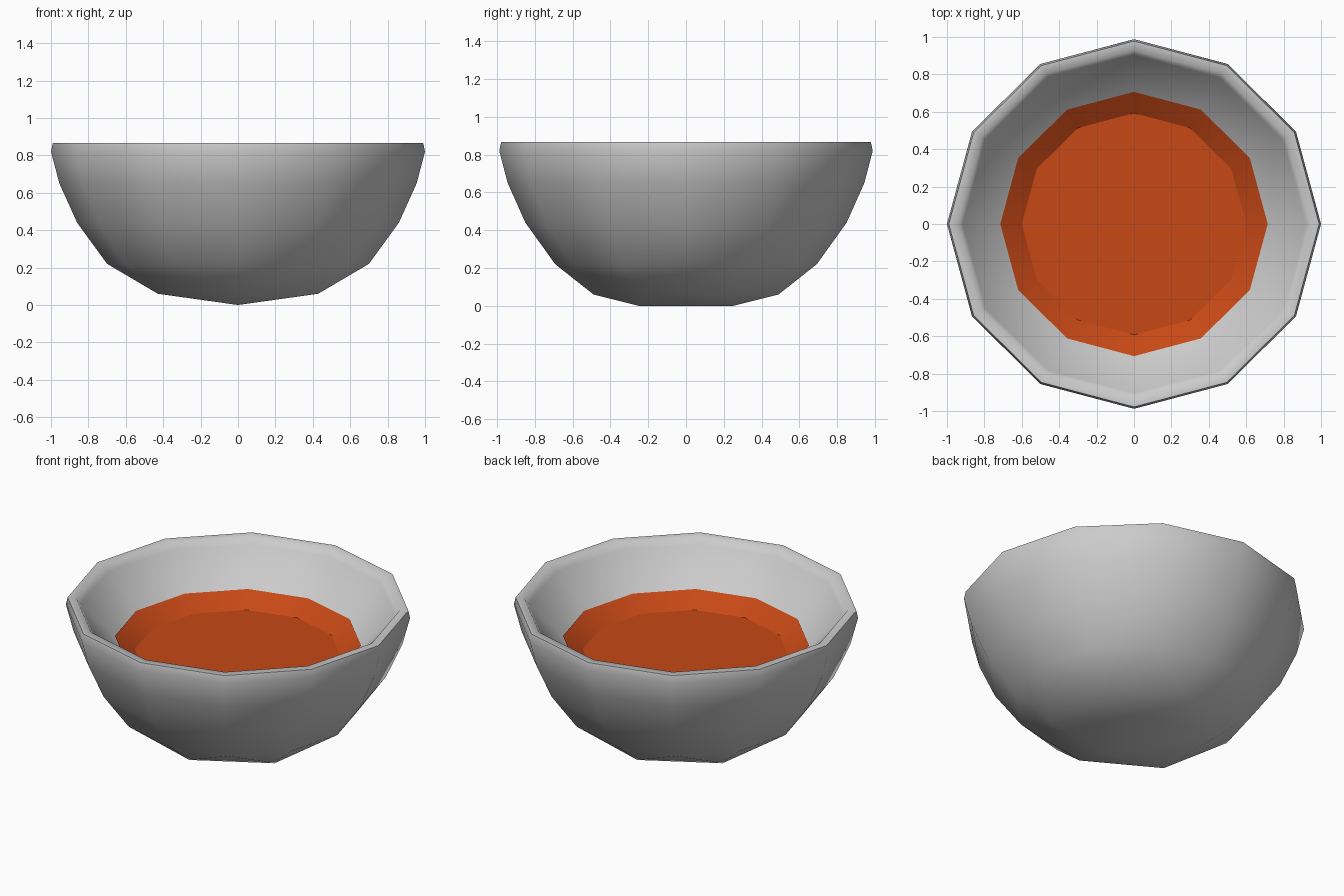
import bpy, bmesh, math

if "Cube" in bpy.data.objects:
    bpy.data.objects.remove(bpy.data.objects["Cube"])

SIDES = 12
Y_SCALE = 0.988


def material(name, rgb):
    m = bpy.data.materials.new(name)
    m.diffuse_color = (*rgb, 1.0)
    m.use_nodes = True
    m.node_tree.nodes["Principled BSDF"].inputs["Base Color"].default_value = m.diffuse_color
    return m


def ring(bm, r, z, n=SIDES, start=0.0):
    return [bm.verts.new((r * math.cos(start + 2 * math.pi * i / n),
                          r * math.sin(start + 2 * math.pi * i / n) * Y_SCALE, z))
            for i in range(n)]


def bridge(bm, a, b):
    n = len(a)
    for i in range(n):
        j = (i + 1) % n
        bm.faces.new((a[i], a[j], b[j], b[i]))


def lathe(bm, profile):
    rings = [ring(bm, r, z) for r, z in profile]
    for a, b in zip(rings, rings[1:]):
        bridge(bm, a, b)
    return rings


def finish(bm, name, mat, angle):
    mesh = bpy.data.meshes.new(name)
    bm.to_mesh(mesh)
    bm.free()
    mesh.materials.append(mat)
    ob = bpy.data.objects.new(name, mesh)
    bpy.context.collection.objects.link(ob)
    bpy.ops.object.select_all(action='DESELECT')
    ob.select_set(True)
    bpy.context.view_layer.objects.active = ob
    bpy.ops.object.shade_smooth_by_angle(angle=math.radians(angle))
    return ob


grey = material("bowl grey", (0.6, 0.6, 0.6))
orange = material("soup orange", (0.57, 0.065, 0.008))

# Bowl: outer wall, rounded rim, inner wall and inner floor
bm = bmesh.new()
rings = lathe(bm, [(0.70, 0.22), (0.86, 0.44), (0.955, 0.65), (1.0, 0.82),
                   (0.99, 0.866), (0.94, 0.866), (0.915, 0.825),
                   (0.715, 0.625), (0.60, 0.545)])
bm.faces.new(rings[-1])

# Bowl underside: six-sided ring closing onto a short central ridge
low = rings[0]
hexa = ring(bm, 0.495, 0.06, 6, math.radians(30))
for k in range(6):
    a, b = hexa[k], hexa[(k + 1) % 6]
    ra, mid, rb = (low[(2 * k + 1 + s) % SIDES] for s in range(3))
    bm.faces.new((a, mid, ra))
    bm.faces.new((a, b, mid))
    bm.faces.new((b, rb, mid))
back = bm.verts.new((0, 0.25, 0))
front = bm.verts.new((0, -0.25, 0))
bm.faces.new((hexa[0], hexa[1], hexa[2], back))
bm.faces.new((hexa[3], hexa[4], hexa[5], front))
bm.faces.new((hexa[2], hexa[3], front, back))
bm.faces.new((hexa[5], hexa[0], back, front))
bmesh.ops.recalc_face_normals(bm, faces=bm.faces)
finish(bm, "bowl", grey, 75)

# Soup: sloped edge on the inner wall and a flat surface
bm = bmesh.new()
rings = lathe(bm, [(0.715, 0.632), (0.60, 0.552)])
bm.faces.new(rings[-1])
finish(bm, "soup", orange, 25)
